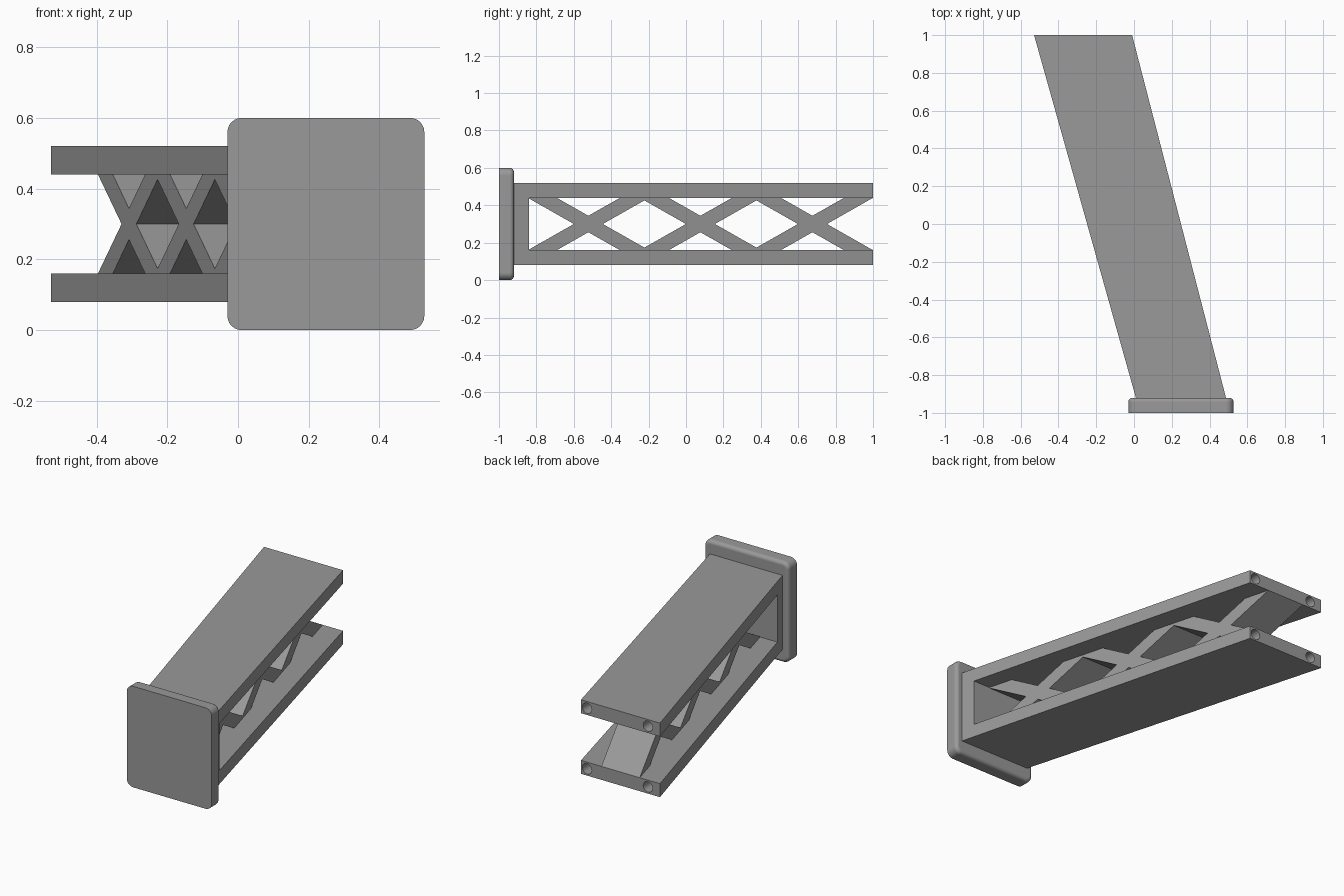
import bpy, bmesh, math
from mathutils import Matrix, Vector

if "Cube" in bpy.data.objects:
    bpy.data.objects.remove(bpy.data.objects["Cube"])

gray = bpy.data.materials.new("mid gray")
gray.diffuse_color = (0.32, 0.32, 0.32, 1)
gray.use_nodes = True
gray.node_tree.nodes["Principled BSDF"].inputs["Base Color"].default_value = gray.diffuse_color

Y0, Y1 = -0.92, 1.0            # arm start and end
Z_MID = 0.30


def lerp(a, b, y):
    return a + (b - a) * (y - Y0) / (Y1 - Y0)


def left_edge(y):
    return lerp(0.010, -0.529, y)


def right_edge(y):
    return lerp(0.487, -0.010, y)


def finish(bm, name):
    bmesh.ops.recalc_face_normals(bm, faces=bm.faces)
    mesh = bpy.data.meshes.new(name)
    bm.to_mesh(mesh)
    bm.free()
    mesh.materials.append(gray)
    ob = bpy.data.objects.new(name, mesh)
    bpy.context.collection.objects.link(ob)
    return ob


def extrude_across(bm, outline, lo, hi, open_at=()):
    """Stretch a (y, z) outline from x = lo(y) to x = hi(y)."""
    a = [bm.verts.new((lo(y), y, z)) for y, z in outline]
    b = [bm.verts.new((hi(y), y, z)) for y, z in outline]
    bm.faces.new(a)
    bm.faces.new(b)
    n = len(outline)
    for i in range(n):
        j = (i + 1) % n
        ya, yb = outline[i][0], outline[j][0]
        if any(abs(ya - y) < 1e-5 and abs(yb - y) < 1e-5 for y in open_at):
            continue
        bm.faces.new((a[i], a[j], b[j], b[i]))


def smooth(ob):
    bpy.ops.object.select_all(action='DESELECT')
    ob.select_set(True)
    bpy.context.view_layer.objects.active = ob
    bpy.ops.object.shade_smooth_by_angle(angle=math.radians(30))


# Mounting plate: rounded rectangle with a filleted back rim
bm = bmesh.new()
R, X0, X1, ZT = 0.04, -0.03, 0.527, 0.60
ring = []
for k, (cx, cz) in enumerate([(X1 - R, ZT - R), (X0 + R, ZT - R), (X0 + R, R), (X1 - R, R)]):
    for i in range(7):
        t = math.pi / 2 * (k + i / 6)
        ring.append(bm.verts.new((cx + R * math.cos(t), -1.0, cz + R * math.sin(t))))
front = bm.faces.new(ring)
back = bmesh.ops.extrude_face_region(bm, geom=[front], use_keep_orig=True)
back_verts = [g for g in back["geom"] if isinstance(g, bmesh.types.BMVert)]
bmesh.ops.translate(bm, verts=back_verts, vec=(0, 0.08, 0))
bmesh.ops.recalc_face_normals(bm, faces=bm.faces)
rim = [e for e in bm.edges if all(v.co.y > -0.95 for v in e.verts)]
bmesh.ops.bevel(bm, geom=rim, offset=0.022, segments=4, profile=0.5, affect='EDGES')
plate = finish(bm, "mounting_plate")
smooth(plate)
plate.modifiers.new("even shading", 'WEIGHTED_NORMAL').keep_sharp = True

# Slanted arm: end wall with an upper and a lower slab
bm = bmesh.new()
extrude_across(bm, [(Y0, 0.08), (Y1, 0.08), (Y1, 0.16), (-0.84, 0.16),
                    (-0.84, 0.44), (Y1, 0.44), (Y1, 0.52), (Y0, 0.52)],
               left_edge, right_edge)
arm = finish(bm, "slanted_arm")

# Blind holes in the slab ends
bm = bmesh.new()
for x in (-0.05, -0.45):
    for z in (0.12, 0.48):
        bmesh.ops.create_cone(bm, cap_ends=True, segments=24, radius1=0.031, radius2=0.031,
                              depth=0.16, matrix=Matrix.Translation((x, Y1, z))
                              @ Matrix.Rotation(math.pi / 2, 4, 'X'))
cutter = finish(bm, "hole_cutter")
cutter.hide_render = True
cut = arm.modifiers.new("holes", 'BOOLEAN')
cut.operation, cut.solver, cut.object = 'DIFFERENCE', 'EXACT', cutter
bpy.context.view_layer.objects.active = arm
bpy.ops.object.modifier_apply(modifier=cut.name)
bpy.data.objects.remove(cutter)
smooth(arm)

# Lattice: three crossed braces between the slabs
H, T, REACH, PITCH = 0.14, 0.0775, 0.324, 0.599   # half height, half thickness, foot reach
SLOPE = H / (REACH - T)


def brace_left(y):
    return lerp(0.249, -0.270, y) - 0.126


def brace_right(y):
    return lerp(0.249, -0.270, y) + 0.126


bm = bmesh.new()
for i in range(3):
    yc = Y1 - REACH - PITCH * i
    ends = {1: PITCH / 2 if i > 0 else REACH,      # neighbours meet halfway
            -1: PITCH / 2 if i < 2 else REACH}

    def half_foot(s, v):
        pts = [(s * ends[s], v * (ends[s] - T) * SLOPE)]
        if ends[s] < REACH:
            pts.append((s * ends[s], v * H))
        return pts + [(s * (REACH - 2 * T), v * H)]

    notch = H - (REACH - 2 * T) * SLOPE
    outline = ([(T, 0)] + half_foot(1, 1) + [(0, notch)] + half_foot(-1, 1)[::-1]
               + [(-T, 0)] + half_foot(-1, -1) + [(0, -notch)] + half_foot(1, -1)[::-1])
    joints = [yc + s * ends[s] for s in (1, -1) if ends[s] < REACH]
    extrude_across(bm, [(yc + y, Z_MID + z) for y, z in outline],
                   brace_left, brace_right, joints)
bmesh.ops.remove_doubles(bm, verts=bm.verts, dist=1e-5)
finish(bm, "cross_braces")
